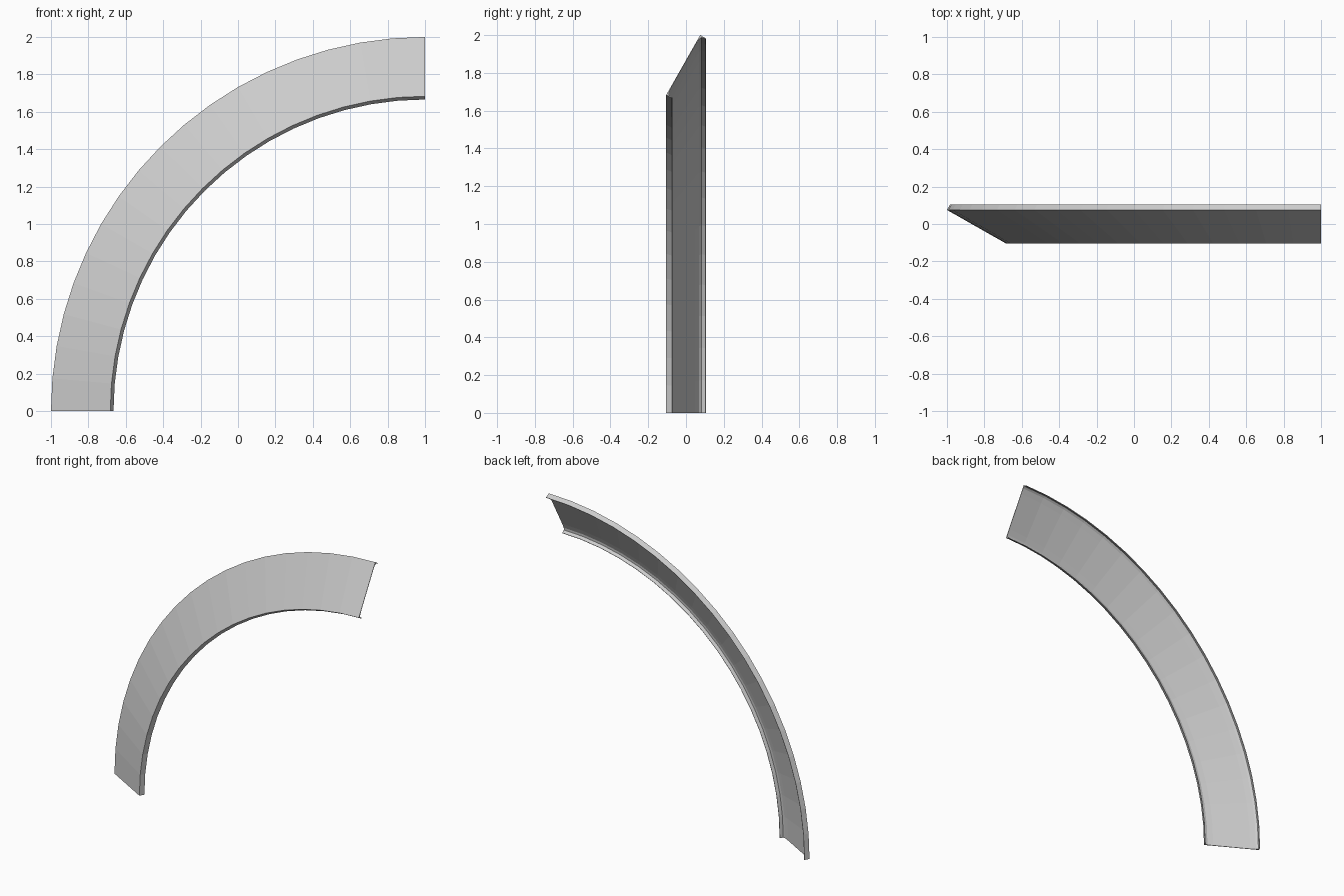
import bpy, bmesh, math
from mathutils import Vector

if "Cube" in bpy.data.objects:
    bpy.data.objects.remove(bpy.data.objects["Cube"])

SEGMENTS = 18
CENTRE_X = 1.0

# Slanted channel section in (y, radius): flat front, thin lips folded backwards
inner = Vector((-0.105, 1.683))
outer = Vector((0.075, 2.0))
length = (outer - inner).length
along = (outer - inner).normalized()
back = Vector((along.y, -along.x))

# (distance from edge, depth behind the front face), one half then mirrored
half = [(0, 0), (0, 0.035), (0.004, 0.035), (0.007, 0.013), (0.022, 0.006), (0.06, 0.004)]
section = half + [(length - s, d) for s, d in reversed(half)]
profile = [inner + along * s + back * d for s, d in section]

# Sweep the section through a quarter circle
bm = bmesh.new()
rings = []
for i in range(SEGMENTS + 1):
    a = math.pi / 2 * i / SEGMENTS
    rings.append([bm.verts.new((CENTRE_X - p.y * math.cos(a), p.x, p.y * math.sin(a)))
                  for p in profile])
n = len(profile)
for r0, r1 in zip(rings, rings[1:]):
    for k in range(n):
        j = (k + 1) % n
        bm.faces.new((r0[k], r0[j], r1[j], r1[k]))

# Close both ends
bm.faces.new(rings[0])
bm.faces.new(rings[-1])
bmesh.ops.recalc_face_normals(bm, faces=bm.faces)

mesh = bpy.data.meshes.new("curved_trim")
bm.to_mesh(mesh)
bm.free()
trim = bpy.data.objects.new("curved_trim", mesh)
bpy.context.collection.objects.link(trim)
